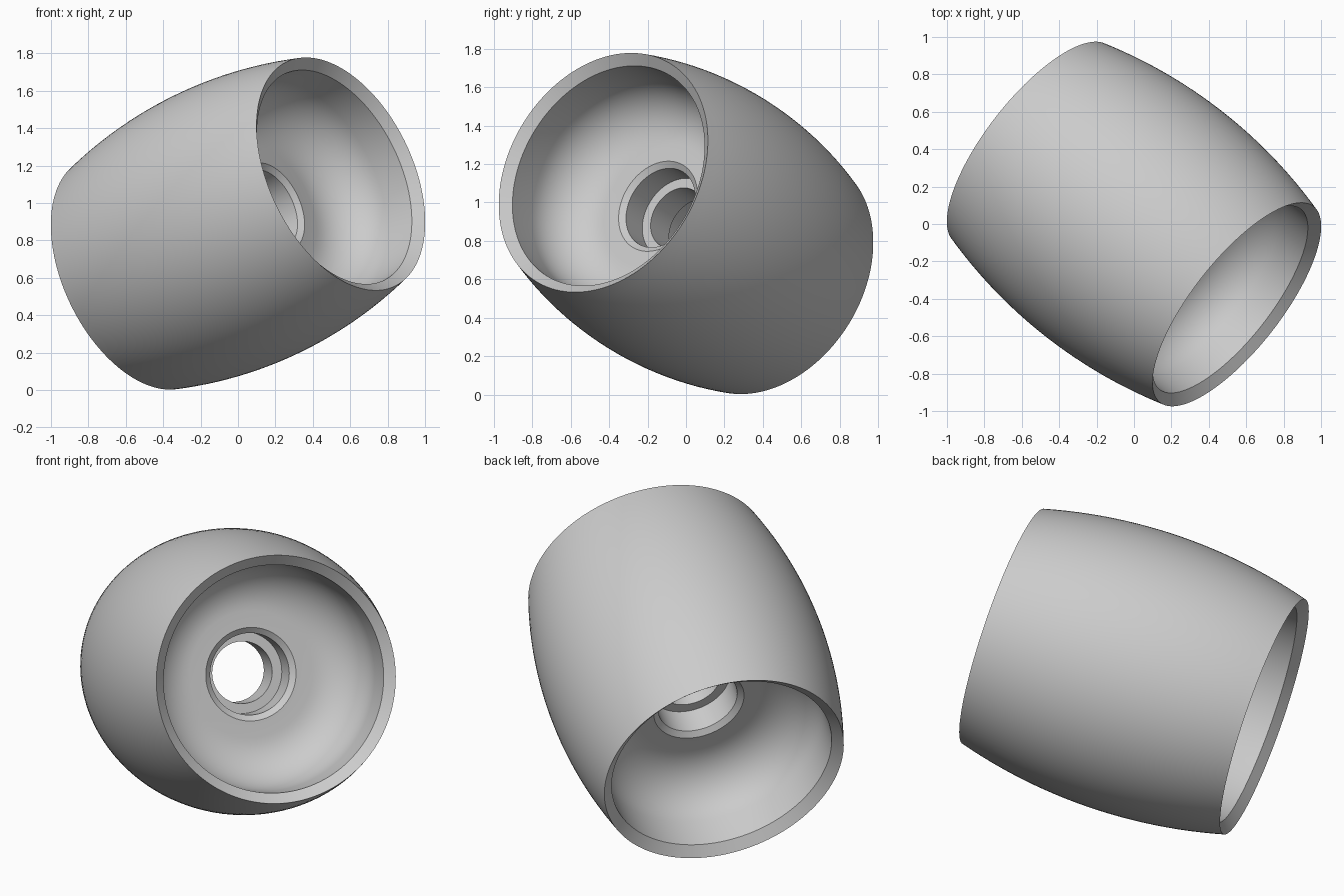
import bpy
import bmesh
from math import sin, cos, pi, radians, sqrt
from mathutils import Vector, Matrix

cube = bpy.data.objects.get("Cube")
if cube:
    bpy.data.objects.remove(cube, do_unlink=True)

SEGMENTS = 128
AXIS = Vector((0.736, -0.576, 0.355)).normalized()
CENTRE = Vector((0, 0, 0.89))

HALF, R_END, R_MID = 0.747, 0.666, 0.765   # barrel half length and radii
FLOOR, WALL, FILLET = 0.253, 0.612, 0.27   # bowl depth, wall radius, fillet

# One colour for the whole wheel
grey = bpy.data.materials.new("light_grey")
grey.use_nodes = True
grey.diffuse_color = (0.6, 0.6, 0.6, 1)
grey.node_tree.nodes["Principled BSDF"].inputs["Base Color"].default_value = (0.6, 0.6, 0.6, 1)

# Half of the section as (radius, distance along axis), from the middle outwards
sag = R_MID - R_END
arc = (HALF ** 2 + sag ** 2) / (2 * sag)
steps = 12
half = []
for i in range(steps + 1):
    a = HALF * i / steps
    half.append((R_MID - arc + sqrt(arc ** 2 - a ** 2), a))

# Chamfered rim, then the filleted bowl down to its floor
half.append((WALL, 0.70))
for i in range(steps + 1):
    t = pi / 2 * i / steps
    half.append((WALL - FILLET + FILLET * cos(t), FLOOR + FILLET - FILLET * sin(t)))

# Chamfered bearing seat, shoulder and through hole
half += [(0.251, FLOOR), (0.22, 0.23), (0.22, 0.083), (0.167, 0.083)]

# Mirror the half section into a closed loop
profile = half + [(r, -a) for r, a in reversed(half[1:])]

# Revolve the section around the axis
bm = bmesh.new()
rings = []
for s in range(SEGMENTS):
    t = 2 * pi * s / SEGMENTS
    rings.append([bm.verts.new((r * cos(t), r * sin(t), a)) for r, a in profile])
n = len(profile)
for s in range(SEGMENTS):
    here, there = rings[s], rings[(s + 1) % SEGMENTS]
    for k in range(n):
        m = (k + 1) % n
        bm.faces.new((here[k], there[k], there[m], here[m]))
bmesh.ops.recalc_face_normals(bm, faces=bm.faces)

# Tilt into its resting pose
tilt = AXIS.to_track_quat('Z', 'Y').to_matrix().to_4x4()
bm.transform(Matrix.Translation(CENTRE) @ tilt)

mesh = bpy.data.meshes.new("barrel_wheel")
bm.to_mesh(mesh)
bm.free()
mesh.materials.append(grey)
wheel = bpy.data.objects.new("barrel_wheel", mesh)
bpy.context.collection.objects.link(wheel)

bpy.ops.object.select_all(action='DESELECT')
wheel.select_set(True)
bpy.context.view_layer.objects.active = wheel
bpy.ops.object.shade_smooth_by_angle(angle=radians(25))
